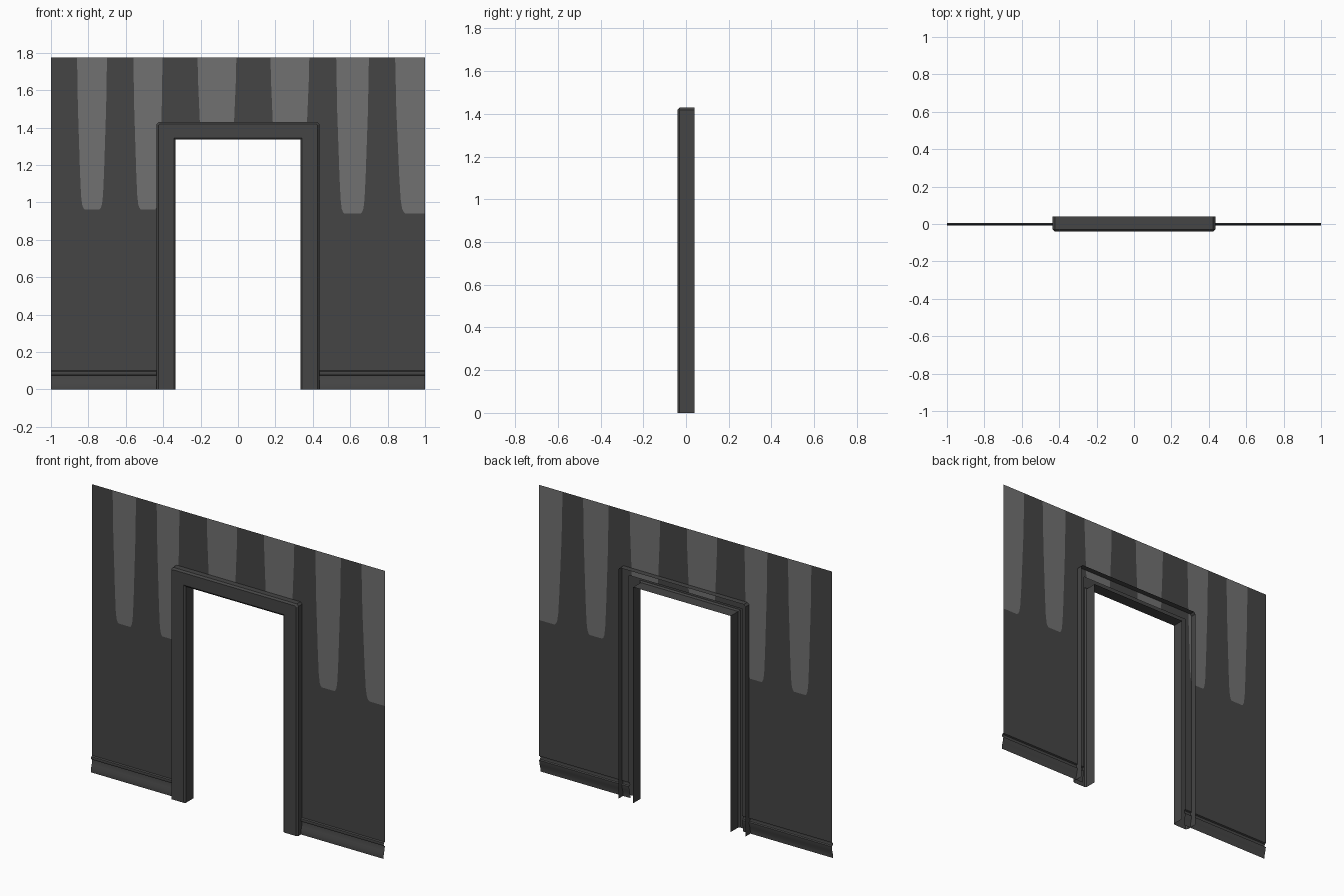
import bpy, bmesh, math

if "Cube" in bpy.data.objects:
    bpy.data.objects.remove(bpy.data.objects["Cube"])


def material(name, v):
    m = bpy.data.materials.new(name)
    m.diffuse_color = (v, v, v, 1)
    m.use_nodes = True
    m.node_tree.nodes["Principled BSDF"].inputs["Base Color"].default_value = m.diffuse_color
    return m


DARK = material("dark grey", 0.06)
LIGHT = material("light grey", 0.165)
WALL_Y = 0.005
HOLE_X, HOLE_Z = 0.385, 1.38
BASE_Z, TOP_Z = 0.10, 1.775


def finish(name, bm, mats, smooth=None):
    bmesh.ops.remove_doubles(bm, verts=bm.verts, dist=1e-5)
    me = bpy.data.meshes.new(name)
    bm.to_mesh(me)
    bm.free()
    for m in mats:
        me.materials.append(m)
    ob = bpy.data.objects.new(name, me)
    bpy.context.collection.objects.link(ob)
    if smooth:
        bpy.context.view_layer.objects.active = ob
        ob.select_set(True)
        bpy.ops.object.shade_smooth_by_angle(angle=math.radians(smooth))
        ob.select_set(False)
    return ob


# Light stripes: left and right at the top, height of the lower end
STRIPES = [(-0.861, -0.70, 0.963), (-0.56, -0.403, 0.963), (-0.22, -0.005, 1.10),
           (0.17, 0.385, 1.10), (0.525, 0.70, 0.94), (0.84, 1.06, 0.94)]
# Relative stripe width by height above its lower end
WIDTH = [(0, 0.50), (0.008, 0.58), (0.025, 0.66), (0.075, 0.73), (0.2, 0.80),
         (0.35, 0.86), (0.55, 0.94), (0.84, 1.0)]


def width(t):
    for (a, wa), (b, wb) in zip(WIDTH, WIDTH[1:]):
        if t <= b:
            return wa + (wb - wa) * (t - a) / (b - a)
    return 1.0


def edges(z, row_low):
    """Colour boundaries across the wall at height z."""
    xs = [-1.0]
    for a, b, low in STRIPES:
        c, h = (a + b) / 2, (b - a) / 2
        w = h * width(z - low) if row_low >= low - 1e-6 else 0
        xs += [c - w, c + w]
    return xs + [1.0]


# Wall sheet made of rows, with the doorway left open
levels = {BASE_Z, HOLE_Z, TOP_Z}
for _, _, low in STRIPES:
    levels |= {round(low + t, 4) for t, _ in WIDTH if low + t < TOP_Z}
levels = sorted(levels)
bm = bmesh.new()
for z0, z1 in zip(levels, levels[1:]):
    spans = [(-1, 1)] if z0 >= HOLE_Z - 1e-6 else [(-1, -HOLE_X), (HOLE_X, 1)]
    e0, e1 = edges(z0, z0), edges(z1, z0)
    for lo, hi in spans:
        c0 = [min(max(x, lo), hi) for x in e0]
        c1 = [min(max(x, lo), hi) for x in e1]
        for i in range(len(c0) - 1):
            pts = []
            for p in ((c0[i], z0), (c0[i + 1], z0), (c1[i + 1], z1), (c1[i], z1)):
                if p not in pts:
                    pts.append(p)
            if max(c0[i + 1] - c0[i], c1[i + 1] - c1[i]) < 1e-5 or len(pts) < 3:
                continue
            f = bm.faces.new([bm.verts.new((x, WALL_Y, z)) for x, z in pts])
            f.material_index = i % 2
finish("wall", bm, [DARK, LIGHT])

# Moulded skirting sheets on both sides of the doorway
SKIRT = [(WALL_Y, 0.10), (-0.004, 0.096), (-0.006, 0.086), (-0.003, 0.078),
         (0.005, 0.074), (0.004, 0.062), (0.0, 0.045), (-0.005, 0.028),
         (-0.007, 0.012), (-0.007, 0.0)]
for side, name in ((-1, "left_skirting"), (1, "right_skirting")):
    x0, x1 = sorted((side * HOLE_X, side * 1.0))
    bm = bmesh.new()
    for (ya, za), (yb, zb) in zip(SKIRT, SKIRT[1:]):
        bm.faces.new([bm.verts.new(p) for p in
                      ((x0, yb, zb), (x1, yb, zb), (x1, ya, za), (x0, ya, za))])
    finish(name, bm, [DARK], 40)

# Door casing: channel profile (half width, top height, corner cut, y), open at the back
CASING = [(0.435, 1.43, 0.012, 0.04), (0.435, 1.43, 0.012, -0.03),
          (0.425, 1.42, 0.008, -0.04), (0.343, 1.345, 0, -0.04),
          (0.333, 1.335, 0, -0.033), (0.333, 1.335, 0, 0.04)]


def arch(hx, top, cut, y):
    half = [(hx, 0), (hx, top - cut), (hx - cut, top)]
    return [(-x, y, z) for x, z in half] + [(x, y, z) for x, z in reversed(half)]


bm = bmesh.new()
rings = [arch(*c) for c in CASING]
for ra, rb in zip(rings, rings[1:]):
    for i in range(5):
        pts = []
        for p in (ra[i], rb[i], rb[i + 1], ra[i + 1]):
            if p not in pts:
                pts.append(p)
        if len(pts) > 2:
            bm.faces.new([bm.verts.new(p) for p in pts])
bmesh.ops.remove_doubles(bm, verts=bm.verts, dist=1e-5)
bmesh.ops.recalc_face_normals(bm, faces=bm.faces)
bm.normal_update()
if sum(f.normal.y * f.calc_area() for f in bm.faces) > 0:
    bmesh.ops.reverse_faces(bm, faces=bm.faces)
finish("door_casing", bm, [DARK])
